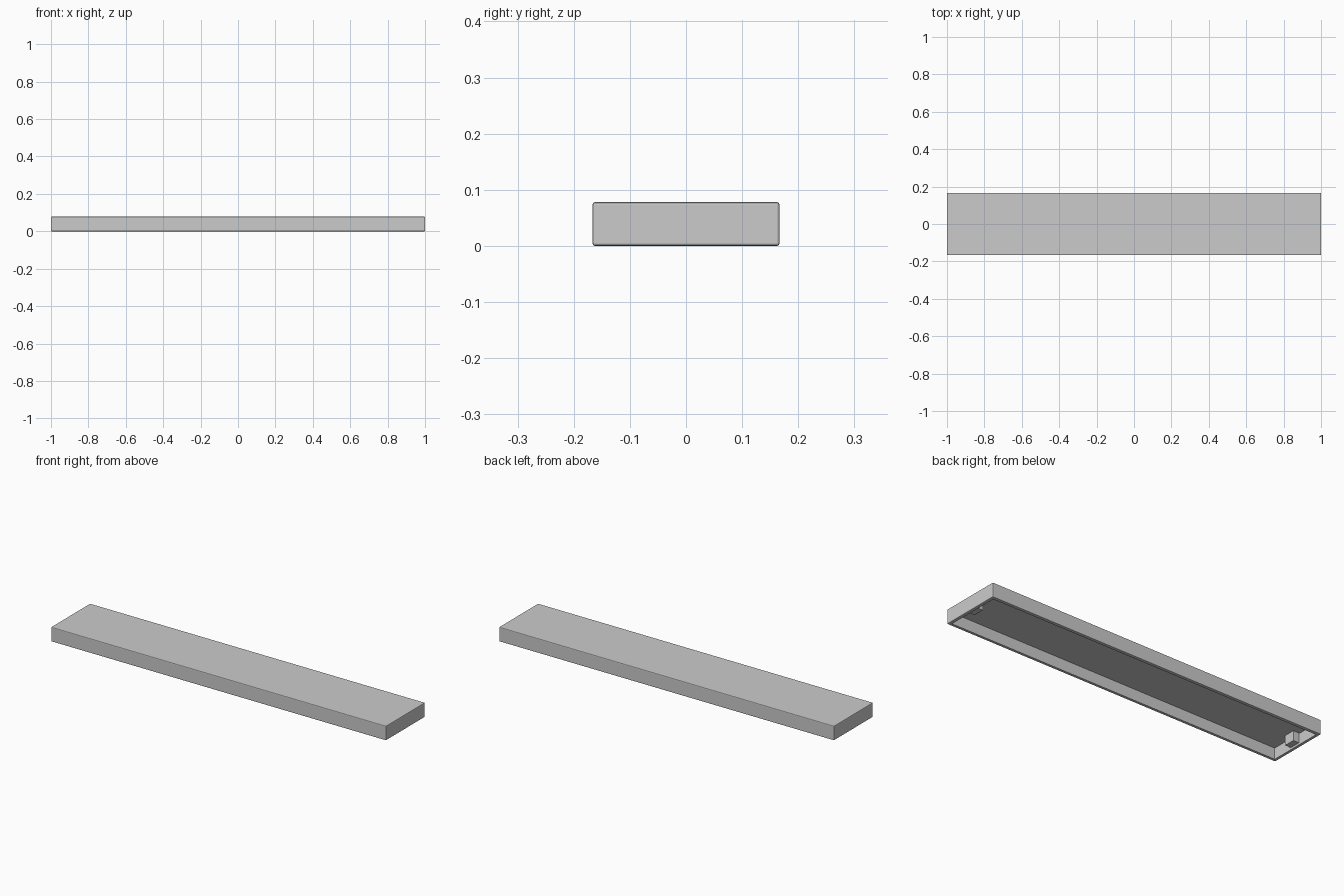
import bpy, bmesh
from mathutils import Vector

if "Cube" in bpy.data.objects:
    bpy.data.objects.remove(bpy.data.objects["Cube"])

L, W, H = 2.0, 0.333, 0.078   # outer size
WALL, ROOF, EDGE = 0.022, 0.018, 0.004


def box_bmesh(lo, hi):
    bm = bmesh.new()
    bmesh.ops.create_cube(bm, size=1)
    lo, hi = Vector(lo), Vector(hi)
    bmesh.ops.scale(bm, vec=hi - lo, verts=bm.verts)
    bmesh.ops.translate(bm, vec=(lo + hi) / 2, verts=bm.verts)
    return bm


def to_object(bm, name):
    bmesh.ops.recalc_face_normals(bm, faces=bm.faces)
    mesh = bpy.data.meshes.new(name)
    bm.to_mesh(mesh)
    bm.free()
    obj = bpy.data.objects.new(name, mesh)
    bpy.context.collection.objects.link(obj)
    return obj


# Shell: softened box, hollowed out from below
bm = box_bmesh((-L / 2, -W / 2, 0), (L / 2, W / 2, H))
bmesh.ops.bevel(bm, geom=bm.edges[:], offset=EDGE, segments=2, profile=0.5,
                affect='EDGES')
bm.normal_update()
under = max((f for f in bm.faces if f.normal.z < -0.99), key=lambda f: f.calc_area())
bmesh.ops.inset_region(bm, faces=[under], thickness=WALL - EDGE)
cavity = bmesh.ops.extrude_discrete_faces(bm, faces=[under])["faces"][0]
bmesh.ops.translate(bm, vec=(0, 0, H - ROOF), verts=cavity.verts)
to_object(bm, "hollow_shelf_shell")

# Mounting blocks on the inside of each end wall
for side, name in ((-1, "left_end_block"), (1, "right_end_block")):
    x1, x2 = sorted((side * 0.946, side * (L / 2 - WALL + 0.002)))
    bm = box_bmesh((x1, -0.03, 0.008), (x2, 0.03, H - ROOF + 0.002))
    to_object(bm, name)
